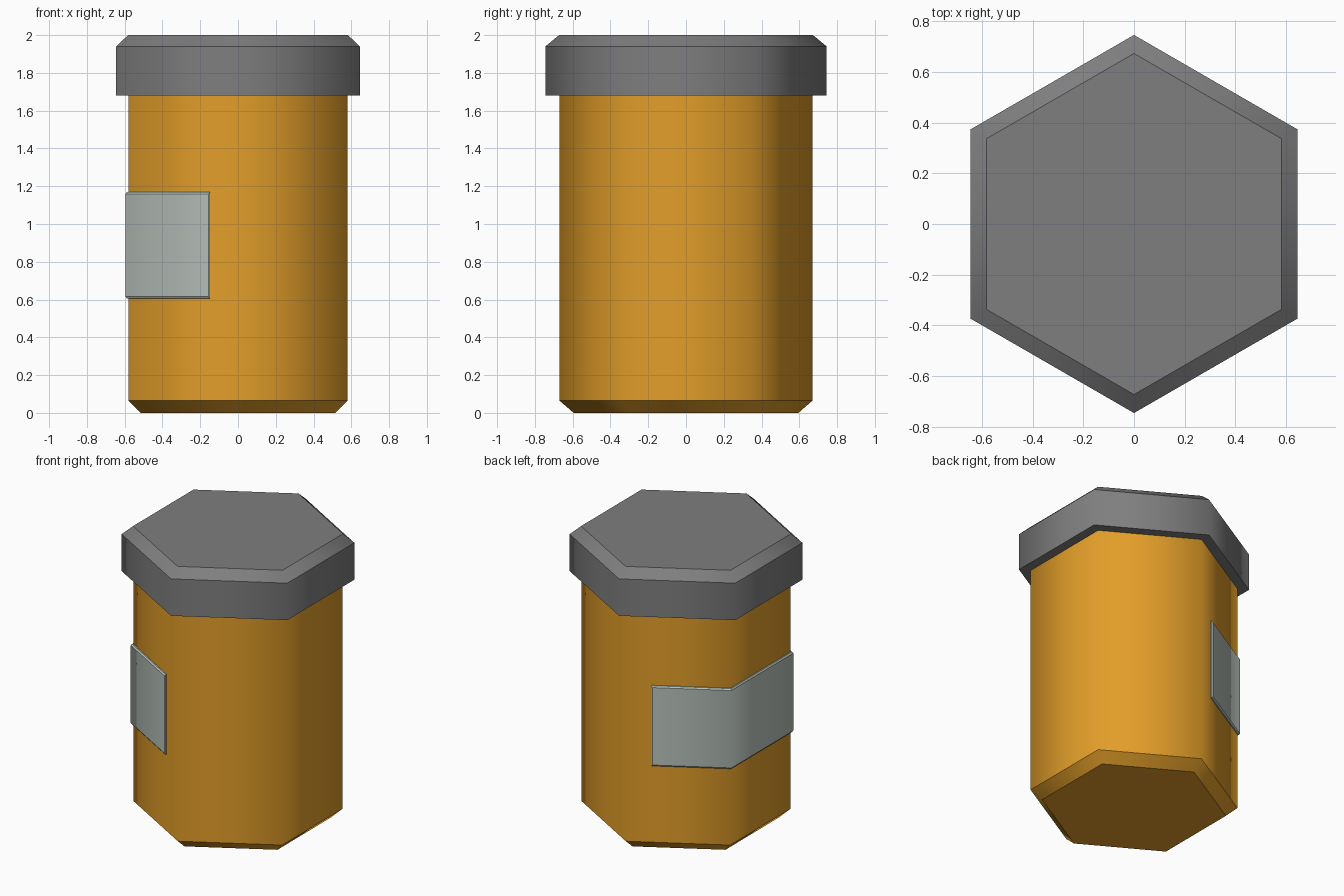
import bpy, bmesh, math

if "Cube" in bpy.data.objects:
    bpy.data.objects.remove(bpy.data.objects["Cube"])


def material(name, rgb):
    m = bpy.data.materials.new(name)
    m.diffuse_color = (*rgb, 1)
    m.use_nodes = True
    m.node_tree.nodes["Principled BSDF"].inputs["Base Color"].default_value = m.diffuse_color
    return m


def finish(name, bm, mat):
    # Soft shading around the upright corners, crisp everywhere else
    bmesh.ops.recalc_face_normals(bm, faces=bm.faces)
    for f in bm.faces:
        f.smooth = True
    for e in bm.edges:
        rise = abs(e.verts[0].co.z - e.verts[1].co.z)
        e.smooth = rise > 0.03 and all(abs(f.normal.z) < 0.9 for f in e.link_faces)
    me = bpy.data.meshes.new(name)
    bm.to_mesh(me)
    bm.free()
    me.materials.append(mat)
    ob = bpy.data.objects.new(name, me)
    bpy.context.collection.objects.link(ob)
    return ob


def hex_stack(name, profile, mat):
    # Hexagonal solid from (corner radius, height) pairs, corners on the y axis
    bm = bmesh.new()
    rings = [[bm.verts.new((r * math.sin(i * math.pi / 3), r * math.cos(i * math.pi / 3), z))
              for i in range(6)] for r, z in profile]
    for a, b in zip(rings, rings[1:]):
        for i in range(6):
            j = (i + 1) % 6
            bm.faces.new((a[i], a[j], b[j], b[i]))
    bm.faces.new(rings[0])
    bm.faces.new(rings[-1])
    return finish(name, bm, mat)


def wrap_label(name, layers, mat):
    # Plate around three left sides; layers are (apothem, end x, low z, high z)
    bm = bmesh.new()
    loops = []
    for a, x, lo, hi in layers:
        y = (a - 0.5 * x) / math.cos(math.pi / 6)
        c = a / math.sqrt(3)
        path = [(-x, -y), (-a, -c), (-a, c), (-x, y)]
        loops.append([bm.verts.new((*p, lo)) for p in path] +
                     [bm.verts.new((*p, hi)) for p in reversed(path)])
    for a, b in zip(loops, loops[1:]):
        for i in range(8):
            j = (i + 1) % 8
            bm.faces.new((a[i], a[j], b[j], b[i]))
    for lp in (loops[0], loops[-1]):
        for i in range(3):
            bm.faces.new((lp[i], lp[i + 1], lp[6 - i], lp[7 - i]))
    ob = finish(name, bm, mat)
    # Keep the bevelled end edges crisp
    for e in ob.data.edges:
        if all(ob.data.vertices[v].co.x > -0.3 for v in e.vertices):
            e.use_edge_sharp = True
    return ob


amber = material("amber_plastic", (0.76, 0.34, 0.022))
grey = material("grey_plastic", (0.21, 0.21, 0.215))
paper = material("pale_label", (0.50, 0.56, 0.52))

hex_stack("bottle_body", [(0.595, 0), (0.67, 0.065), (0.67, 1.70)], amber)
hex_stack("bottle_lid", [(0.745, 1.68), (0.745, 1.94), (0.672, 2.0)], grey)
wrap_label("label", [(0.575, 0.147, 0.605, 1.17), (0.588, 0.147, 0.605, 1.17),
                     (0.595, 0.156, 0.615, 1.16)], paper)
